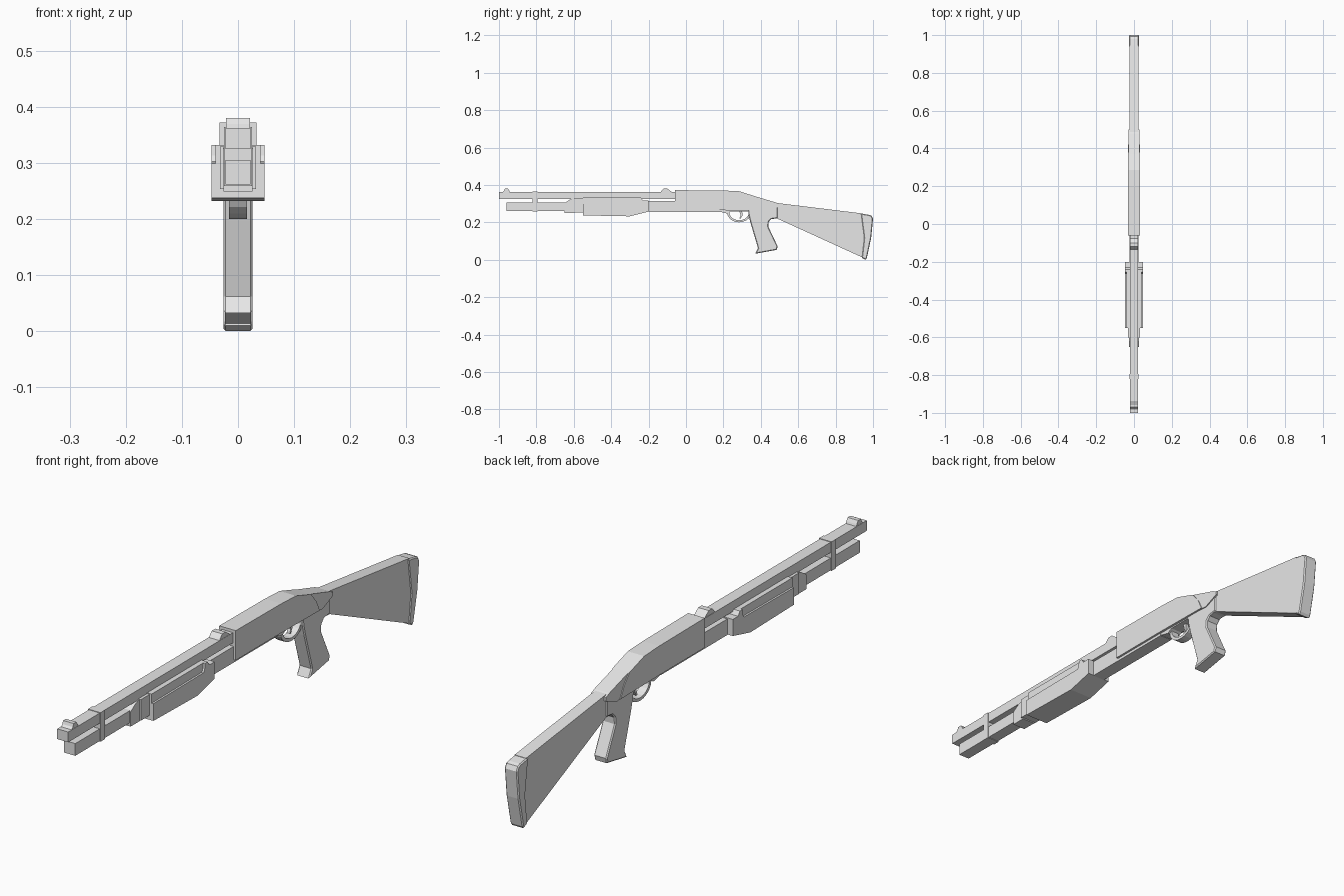
import bpy
import bmesh
import math

default_cube = bpy.data.objects.get("Cube")
if default_cube:
    bpy.data.objects.remove(default_cube, do_unlink=True)

# One plain grey for every part
grey = bpy.data.materials.new("plain_grey")
grey.use_nodes = True
colour = (.8, .8, .8, 1)
grey.diffuse_color = colour
grey.node_tree.nodes["Principled BSDF"].inputs["Base Color"].default_value = colour


def plate(name, outline, half_width, chamfer=0):
    """Extrude a side outline of (y, z) points across x, with optional chamfered rims."""
    bm = bmesh.new()
    ring = [bm.verts.new((-half_width, y, z)) for y, z in outline]
    cap = bm.faces.new(ring)
    extruded = bmesh.ops.extrude_face_region(bm, geom=[cap], use_keep_orig=True)
    moved = [v for v in extruded["geom"] if isinstance(v, bmesh.types.BMVert)]
    bmesh.ops.translate(bm, verts=moved, vec=(2 * half_width, 0, 0))
    bmesh.ops.recalc_face_normals(bm, faces=bm.faces[:])
    if chamfer:
        rims = [e for e in bm.edges
                if abs(e.verts[0].co.x - e.verts[1].co.x) < half_width]
        bmesh.ops.bevel(bm, geom=rims, offset=chamfer, segments=1,
                        affect='EDGES', clamp_overlap=True)
    mesh = bpy.data.meshes.new(name)
    bm.to_mesh(mesh)
    bm.free()
    mesh.materials.append(grey)
    part = bpy.data.objects.new(name, mesh)
    bpy.context.scene.collection.objects.link(part)
    return part


def block(name, front, back, bottom, top, half_width, chamfer=0):
    """Rectangular part given by its side extents."""
    outline = [(front, bottom), (back, bottom), (back, top), (front, top)]
    return plate(name, outline, half_width, chamfer)


# Barrel, tube below it and the clamp joining them
block("barrel", -1, -.05, .328, .365, .022)
block("magazine_tube", -.96, -.2, .264, .308, .022)
block("barrel_clamp", -.82, -.795, .262, .367, .025)

# Sights
plate("front_sight", [(-.985, .36), (-.94, .36), (-.945, .372),
                      (-.952, .383), (-.968, .383), (-.972, .372)], .021)
plate("rear_sight", [(-.14, .36), (-.07, .36), (-.085, .372),
                     (-.1, .383), (-.12, .383), (-.13, .372)], .021)

# Collars ahead of the sliding grip
plate("tube_collar", [(-.65, .252), (-.595, .252), (-.595, .332),
                      (-.62, .325), (-.65, .305)], .026)
block("grip_neck", -.6, -.54, .256, .332, .032)

# Sliding grip: wide lower body, recessed upper panels, full width rear
plate("sliding_grip_body", [(-.55, .24), (-.3, .235), (-.2, .26),
                            (-.2, .305), (-.55, .302)], .047)
block("sliding_grip_upper", -.55, -.25, .3, .335, .04)
plate("sliding_grip_rear", [(-.275, .3), (-.2, .3), (-.2, .32),
                            (-.23, .32), (-.24, .335), (-.255, .335),
                            (-.257, .316), (-.263, .305)], .047)

# Receiver and its narrower lower extension
plate("receiver", [(-.06, .268), (.17, .268), (.42, .265), (.4, .305),
                   (.37, .342), (.285, .369), (.2, .373), (-.06, .375)], .033)
block("receiver_extension", -.2, .18, .258, .316, .025)
plate("receiver_rear", [(.36, .268), (.44, .262), (.5, .287), (.5, .3),
                        (.48, .309), (.37, .342)], .03)

# Pistol grip with the frame above it
plate("pistol_grip", [(.33, .285), (.335, .24), (.345, .2), (.385, .065),
                      (.37, .035), (.485, .056), (.49, .075), (.44, .18),
                      (.442, .205), (.455, .22), (.49, .225), (.49, .285)],
      .026, .004)
plate("trigger_frame", [(.17, .28), (.17, .262), (.22, .25), (.24, .262),
                        (.345, .262), (.345, .28)], .024)

# Trigger guard: lower arc of a ring
steps = 10
angles = [math.pi * (i / steps + 1) for i in range(steps + 1)]
outer = [(.284 + .064 * math.cos(a), .255 + .052 * math.sin(a)) for a in angles]
inner = [(.284 + .052 * math.cos(a), .255 + .041 * math.sin(a)) for a in angles]
plate("trigger_guard", [(.22, .265)] + outer + [(.348, .265), (.336, .265)]
      + inner[::-1] + [(.232, .265)], .016)
plate("trigger", [(.285, .265), (.3, .265), (.302, .24), (.292, .222),
                  (.286, .225), (.292, .24)], .006)

# Shoulder stock and its pad
plate("stock", [(.45, .225), (.49, .222), (.95, .012), (.96, .12),
                (.945, .25), (.48, .307), (.45, .3)], .023)
plate("stock_pad", [(.94, .013), (.96, .003), (.967, .012), (.99, .12),
                    (1, .222), (.992, .238), (.98, .243), (.935, .25),
                    (.952, .12)], .026, .004)

# Rest the lowest point on the ground
bpy.context.view_layer.update()
parts = [o for o in bpy.context.scene.objects if grey.name in o.material_slots]
lowest = min(v.co.z for o in parts for v in o.data.vertices)
for part in parts:
    part.location.z -= lowest
